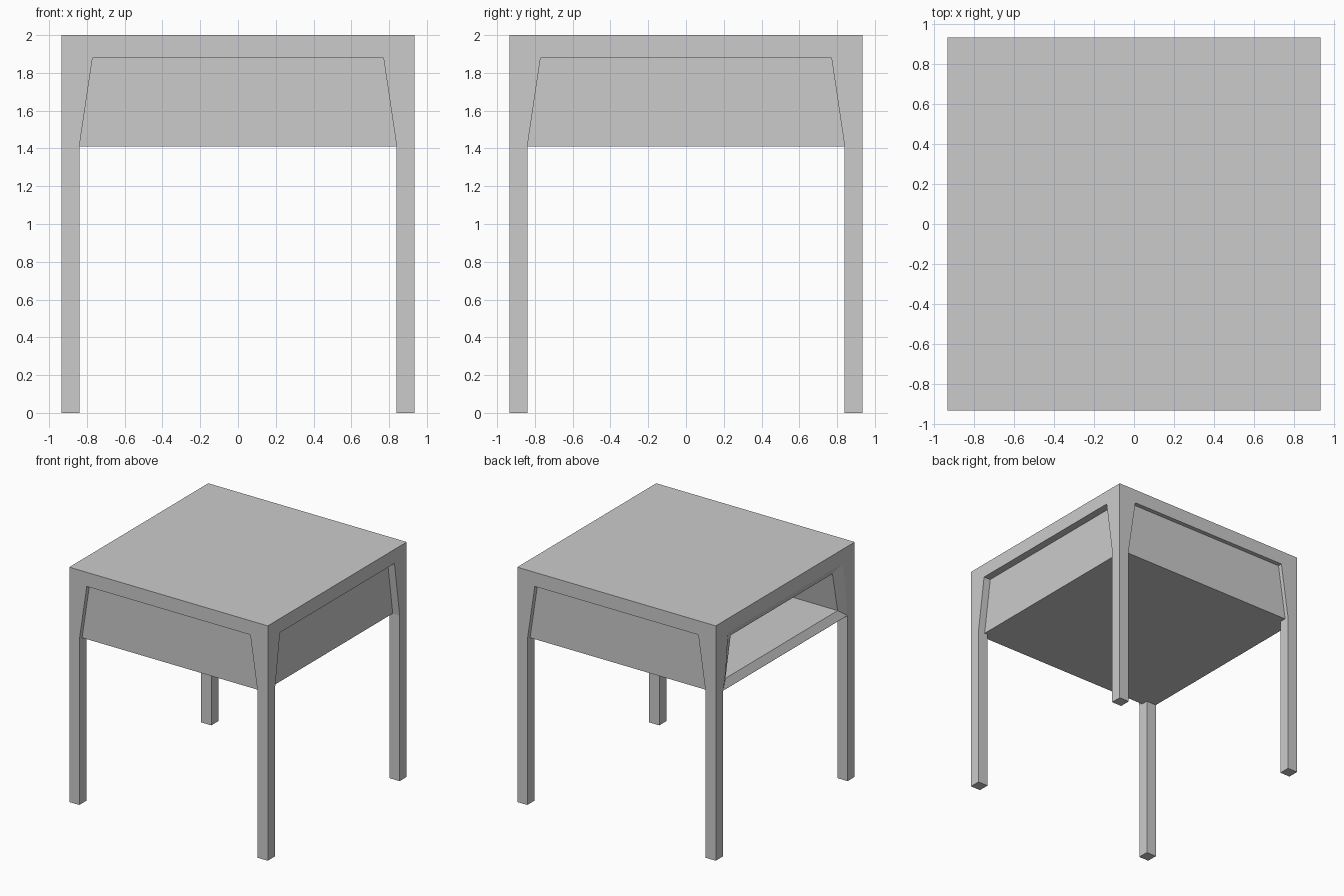
import bpy
import bmesh

if "Cube" in bpy.data.objects:
    bpy.data.objects.remove(bpy.data.objects["Cube"])

HALF = 0.935      # half width of the table
LEG = 0.84        # inner face of the legs
TOP_IN = 0.77     # half width of the opening at its top
Z_OPEN = 1.88     # top of the openings
Z_BOX = 1.41      # underside of the compartment


def make_object(name, bm):
    bmesh.ops.recalc_face_normals(bm, faces=bm.faces)
    mesh = bpy.data.meshes.new(name)
    bm.to_mesh(mesh)
    bm.free()
    ob = bpy.data.objects.new(name, mesh)
    bpy.context.collection.objects.link(ob)
    return ob


def loft(name, axis, sign, sections):
    """Closed solid through (depth, profile) sections along one side axis."""
    bm = bmesh.new()
    loops = []
    for d, prof in sections:
        d *= sign
        loops.append([bm.verts.new((d, u, z) if axis == 'x' else (u, d, z))
                      for u, z in prof])
    n = len(loops[0])
    for a, b in zip(loops, loops[1:]):
        for i in range(n):
            j = (i + 1) % n
            bm.faces.new((a[i], a[j], b[j], b[i]))
    bm.faces.new(loops[0])
    bm.faces.new(loops[-1])
    return make_object(name, bm)


def trapezoid(bottom, z0, top, z1):
    return [(-bottom, z0), (bottom, z0), (top, z1), (-top, z1)]


def carve(target, cutter):
    cutter.hide_render = True
    mod = target.modifiers.new("carve", 'BOOLEAN')
    mod.operation = 'DIFFERENCE'
    mod.solver = 'EXACT'
    mod.object = cutter
    bpy.context.view_layer.objects.active = target
    bpy.ops.object.modifier_apply(modifier=mod.name)
    bpy.data.objects.remove(cutter, do_unlink=True)


# solid block that becomes the table
square = trapezoid(HALF, 0, HALF, 2)
table = loft("side_table", 'x', 1, [(-HALF, square), (HALF, square)])

# space between the legs
under = trapezoid(LEG, -0.1, LEG, Z_BOX)
for axis in 'xy':
    carve(table, loft("leg_space", axis, 1, [(-1.1, under), (1.1, under)]))

# recessed tapered panels on front, back and right
opening = [(-LEG, 1.2), (LEG, 1.2), (LEG, Z_BOX),
           (TOP_IN, Z_OPEN), (-TOP_IN, Z_OPEN), (-LEG, Z_BOX)]
for axis, sign, depth in (('y', -1, 0.037), ('y', 1, 0.037), ('x', 1, 0.065)):
    carve(table, loft("panel_recess", axis, sign,
                      [(HALF - depth, opening), (1.1, opening)]))

# open compartment on the left with a shallow sloping rim
mouth = trapezoid(0.91, 1.355, 0.855, 1.945)
inner = trapezoid(0.755, 1.475, 0.685, 1.815)
carve(table, loft("compartment", 'x', -1,
                  [(0.97, mouth), (0.90, inner), (-0.80, inner)]))
